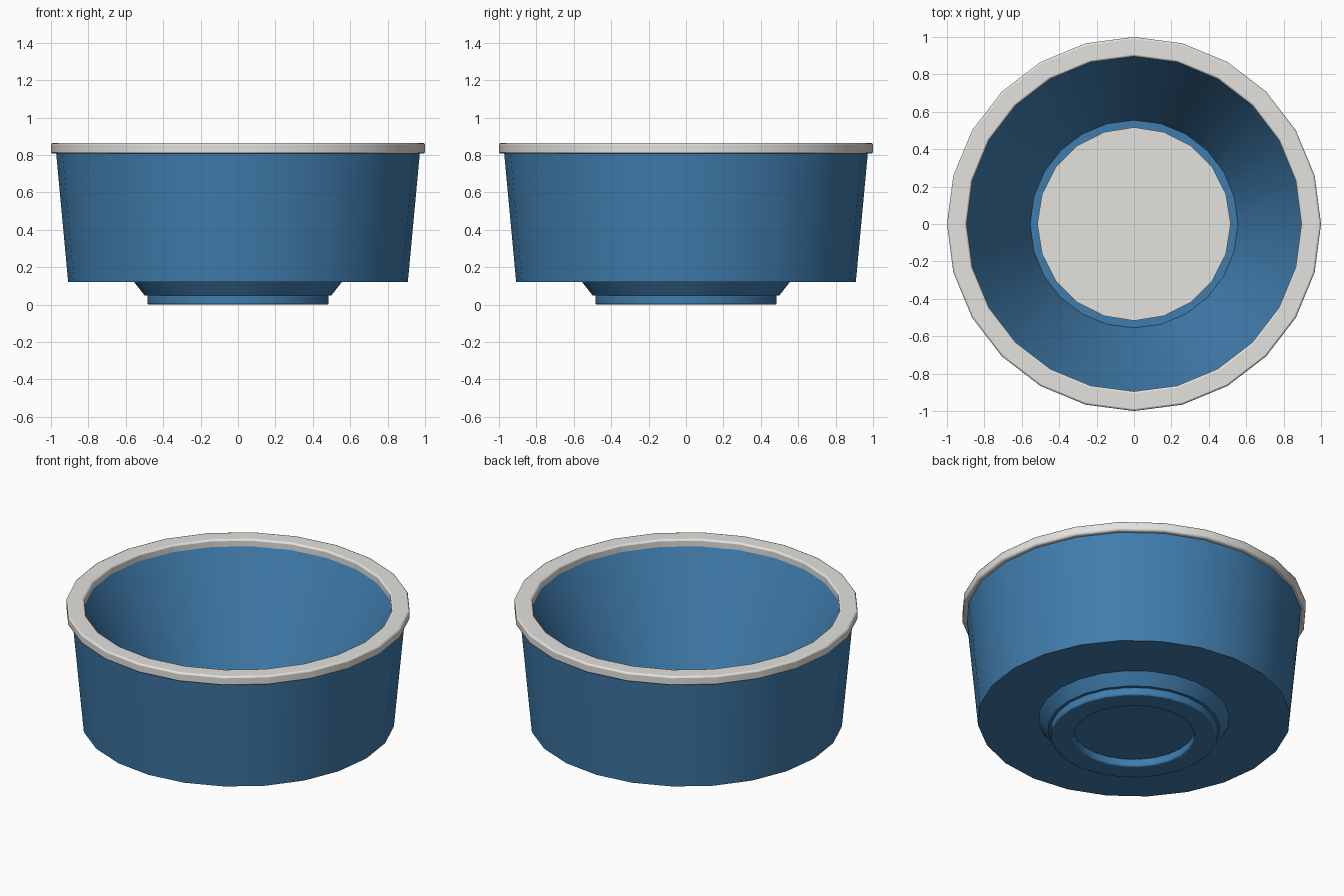
import bpy
import bmesh
from math import radians

cube = bpy.data.objects.get("Cube")
if cube:
    bpy.data.objects.remove(cube, do_unlink=True)


def make_material(name, rgb):
    mat = bpy.data.materials.new(name)
    mat.use_nodes = True
    color = (*rgb, 1)
    mat.diffuse_color = color
    mat.node_tree.nodes["Principled BSDF"].inputs["Base Color"].default_value = color
    return mat


blue = make_material("steel blue", (0.051, 0.204, 0.42))
grey = make_material("warm light grey", (0.77, 0.76, 0.73))


def lathe(name, profile, mat, sides=24, closed=False, bevel=0):
    """Turn a (radius, height) profile around the vertical axis."""
    bm = bmesh.new()
    verts = [bm.verts.new((r, 0, z)) for r, z in profile]
    pairs = list(zip(verts, verts[1:]))
    if closed:
        pairs.append((verts[-1], verts[0]))
    edges = [bm.edges.new(p) for p in pairs]
    bmesh.ops.spin(bm, geom=verts + edges, cent=(0, 0, 0), axis=(0, 0, 1),
                   angle=radians(360), steps=sides, use_duplicate=False)
    bmesh.ops.remove_doubles(bm, verts=bm.verts, dist=0.0005)
    bmesh.ops.recalc_face_normals(bm, faces=bm.faces)
    mesh = bpy.data.meshes.new(name)
    bm.to_mesh(mesh)
    bm.free()
    mesh.materials.append(mat)
    obj = bpy.data.objects.new(name, mesh)
    bpy.context.collection.objects.link(obj)
    if bevel:
        mod = obj.modifiers.new("soft_edges", "BEVEL")
        mod.width = bevel
        mod.segments = 2
        mod.limit_method = "ANGLE"
        mod.angle_limit = radians(40)
    bpy.ops.object.select_all(action="DESELECT")
    obj.select_set(True)
    bpy.context.view_layer.objects.active = obj
    bpy.ops.object.shade_smooth_by_angle(angle=radians(30))
    return obj


# Tapered outer wall, flat underside and sloping inner wall
lathe("bowl_wall", [(0.555, 0.12), (0.90, 0.83), (0.974, 0.83), (0.908, 0.12)],
      blue, closed=True)

# Tapered base whose top is the bowl floor
lathe("bowl_base", [(0, 0.12), (0.555, 0.12), (0.50, 0.05), (0, 0.05)], blue)

# Foot ring under the base
lathe("foot_ring", [(0.35, 0), (0.485, 0), (0.485, 0.052), (0.35, 0.052)],
      blue, closed=True, bevel=0.008)

# Overhanging rim band
lathe("rim", [(0.895, 0.807), (1.0, 0.807), (1.0, 0.865), (0.895, 0.865)],
      grey, closed=True, bevel=0.01)

# Flat pad on the bowl floor
lathe("floor_pad", [(0, 0.115), (0.517, 0.115), (0.517, 0.132), (0, 0.132)],
      grey, sides=20)
